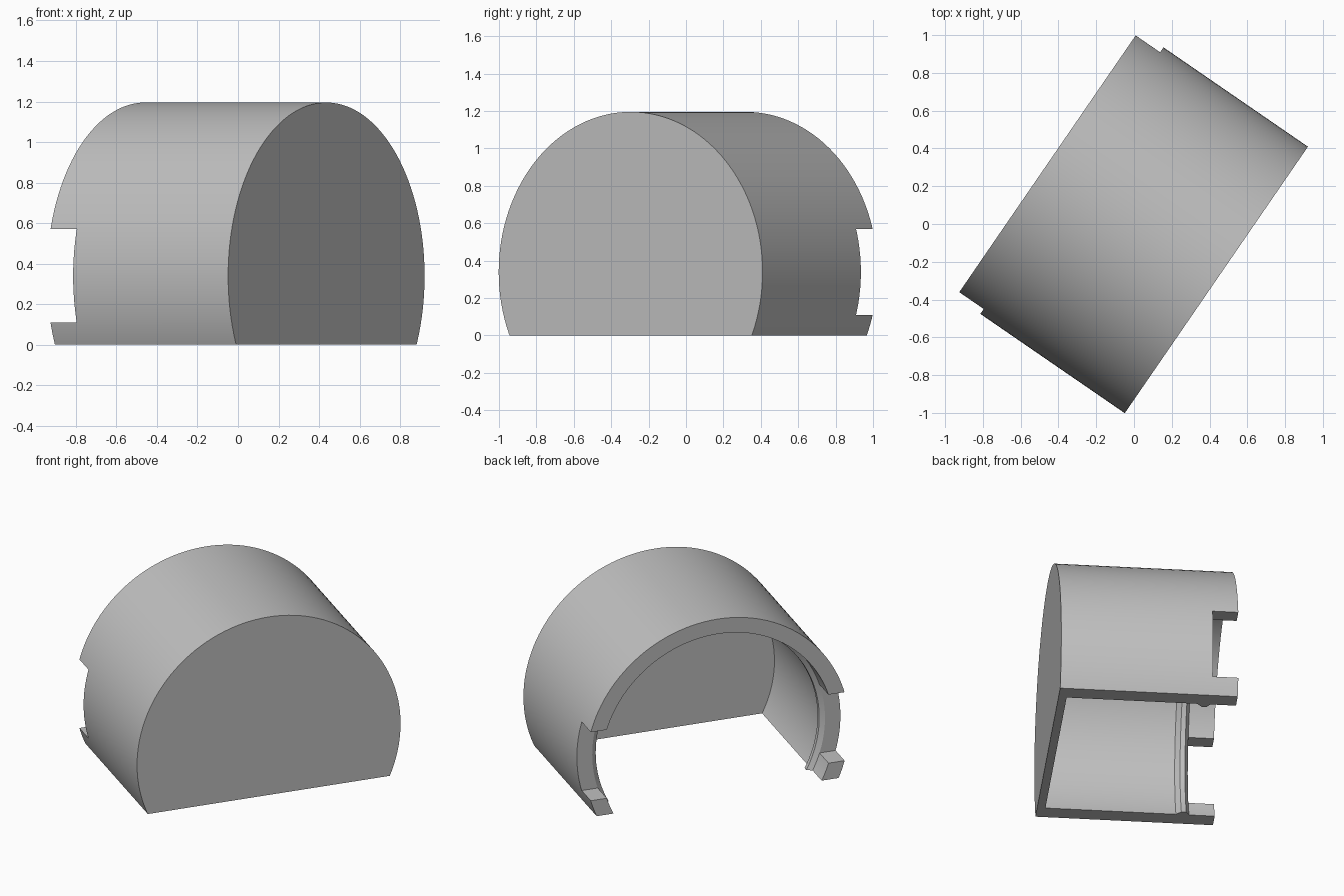
import bpy, bmesh, math
from mathutils import Matrix

cube = bpy.data.objects.get("Cube")
if cube:
    bpy.data.objects.remove(cube, do_unlink=True)

R, WALL, LENGTH, PLATE = 0.856, 0.10, 1.085, 0.05
AXIS_Z, NOTCH_START = 0.339, 0.928
INNER = R - WALL
RIDGE = 0.03
PLACE = Matrix.Translation((0.436, -0.296, 0)) @ Matrix.Rotation(math.radians(55.5), 4, "Z")

grey = bpy.data.materials.new("light grey")
grey.use_nodes = True
grey.diffuse_color = (0.53, 0.53, 0.53, 1)
grey.node_tree.nodes["Principled BSDF"].inputs["Base Color"].default_value = grey.diffuse_color


def add_object(name, bm):
    bmesh.ops.recalc_face_normals(bm, faces=bm.faces)
    mesh = bpy.data.meshes.new(name)
    bm.to_mesh(mesh)
    bm.free()
    mesh.materials.append(grey)
    obj = bpy.data.objects.new(name, mesh)
    bpy.context.collection.objects.link(obj)
    obj.matrix_world = PLACE
    return obj


def cutter_box(name, y0, y1, z0, z1):
    bm = bmesh.new()
    bmesh.ops.create_cube(bm, size=1)
    bmesh.ops.scale(bm, vec=(3, y1 - y0, z1 - z0), verts=bm.verts)
    bmesh.ops.translate(bm, vec=(0, (y0 + y1) / 2, (z0 + z1) / 2), verts=bm.verts)
    obj = add_object(name, bm)
    obj.hide_render = True
    return obj


# Cup: closed plate, round wall and inner snap ridge, revolved around the axis
profile = [
    (0, 0), (0, R), (LENGTH, R), (LENGTH, INNER),
    (NOTCH_START, INNER), (NOTCH_START - 0.02, INNER - RIDGE),
    (NOTCH_START - 0.05, INNER - RIDGE), (NOTCH_START - 0.08, INNER),
    (PLATE, INNER), (PLATE, 0),
]
bm = bmesh.new()
verts = [bm.verts.new((0, y, AXIS_Z + r)) for y, r in profile]
edges = [bm.edges.new(pair) for pair in zip(verts, verts[1:])]
bmesh.ops.spin(bm, geom=verts + edges, cent=(0, 0, AXIS_Z), axis=(0, 1, 0),
               angle=math.tau, steps=128)
bmesh.ops.remove_doubles(bm, verts=bm.verts, dist=0.0005)
cup = add_object("round_cover", bm)

# Flat open underside, and side notches that leave a small tab at each foot
cutters = [
    cutter_box("underside_cutter", -1, 2, -2, 0),
    cutter_box("notch_cutter", NOTCH_START, 2, 0.11, 0.57),
]
bpy.ops.object.select_all(action="DESELECT")
bpy.context.view_layer.objects.active = cup
cup.select_set(True)
for cutter in cutters:
    cut = cup.modifiers.new(cutter.name, "BOOLEAN")
    cut.operation = "DIFFERENCE"
    cut.solver = "EXACT"
    cut.object = cutter
    bpy.ops.object.modifier_apply(modifier=cut.name)
    bpy.data.objects.remove(cutter, do_unlink=True)

bpy.ops.object.shade_smooth_by_angle(angle=math.radians(25))
